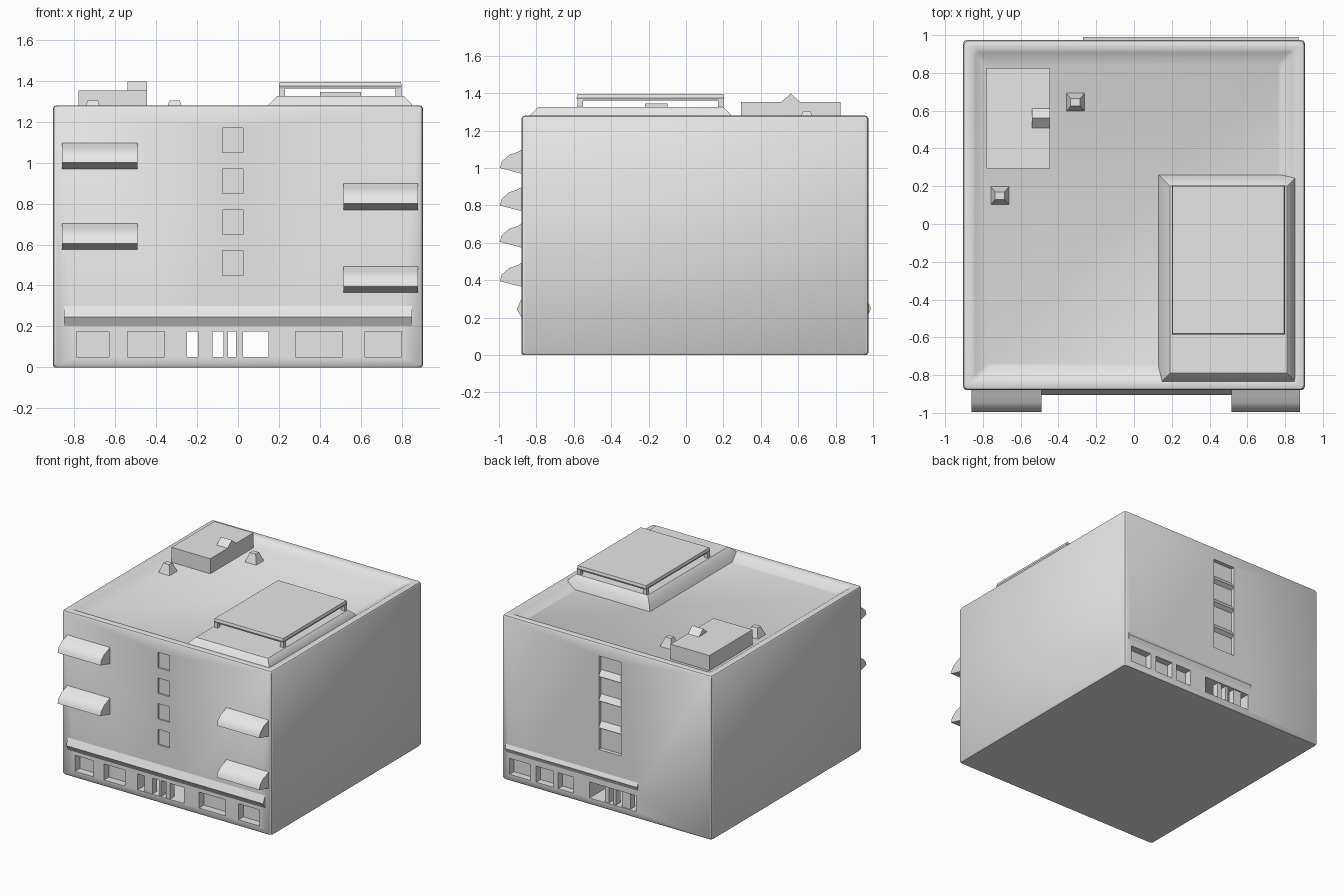
import bpy, bmesh, math

if "Cube" in bpy.data.objects:
    bpy.data.objects.remove(bpy.data.objects["Cube"])

mat = bpy.data.materials.new("plain grey")
mat.diffuse_color = (0.8, 0.8, 0.8, 1)
mat.use_nodes = True
mat.node_tree.nodes["Principled BSDF"].inputs["Base Color"].default_value = mat.diffuse_color


def make(name, bm, smooth=35):
    bmesh.ops.recalc_face_normals(bm, faces=bm.faces[:])
    me = bpy.data.meshes.new(name)
    bm.to_mesh(me)
    bm.free()
    ob = bpy.data.objects.new(name, me)
    bpy.context.collection.objects.link(ob)
    me.materials.append(mat)
    if smooth:
        shade(ob, smooth)
    return ob


def shade(ob, angle):
    bpy.ops.object.select_all(action='DESELECT')
    ob.select_set(True)
    bpy.context.view_layer.objects.active = ob
    bpy.ops.object.shade_smooth_by_angle(angle=math.radians(angle))


def loft(bm, rings):
    """Skin a list of equal point rings and cap both ends."""
    vs = [[bm.verts.new(p) for p in r] for r in rings]
    n = len(vs[0])
    for a, b in zip(vs, vs[1:]):
        for i in range(n):
            bm.faces.new((a[i], a[(i + 1) % n], b[(i + 1) % n], b[i]))
    bm.faces.new(vs[0][::-1])
    bm.faces.new(vs[-1])


def rect(x0, x1, y0, y1, z):
    return [(x0, y0, z), (x1, y0, z), (x1, y1, z), (x0, y1, z)]


def add_box(bm, x0, x1, y0, y1, z0, z1):
    loft(bm, [rect(x0, x1, y0, y1, z0), rect(x0, x1, y0, y1, z1)])


def prism(bm, x0, x1, profile):
    loft(bm, [[(x, y, z) for y, z in profile] for x in (x0, x1)])


def round_rect(inset, z, r=0.02):
    x, y0, y1 = 0.905 - inset, -0.88 + inset, 0.975 - inset
    pts = []
    for cx, cy, a0 in ((x - r, y1 - r, 0), (-x + r, y1 - r, 90), (-x + r, y0 + r, 180), (x - r, y0 + r, 270)):
        for k in range(3):
            a = math.radians(a0 + 45 * k)
            pts.append((cx + r * math.cos(a), cy + r * math.sin(a), z))
    return pts


# Main building with rounded rim and a shallow sunken roof
bm = bmesh.new()
loft(bm, [round_rect(i, z) for i, z in (
    (0.008, 0.0), (0, 0.012), (0, 1.265), (0.006, 1.276), (0.018, 1.28),
    (0.05, 1.28), (0.065, 1.27), (0.125, 1.235))])
body = make("building_body", bm, None)

# Openings cut out of the building
bm = bmesh.new()
Z0, Z1 = 0.05, 0.175
for x0, x1 in ((-0.79, -0.63), (-0.54, -0.36), (0.28, 0.51), (0.62, 0.80)):
    add_box(bm, x0, x1, -1, -0.82, Z0, Z1)                    # front shop windows
add_box(bm, -0.25, 0.15, -1.1, 1.1, Z0, Z1)                   # passage right through
for x0, x1 in ((0.66, 0.84), (0.46, 0.61), (0.29, 0.42)):
    add_box(bm, x0, x1, 0.92, 1.1, Z0, Z1)                    # back shop windows
for z in (0.45, 0.65, 0.85, 1.05):
    add_box(bm, -0.075, 0.025, -1, -0.868, z, z + 0.12)       # front window column
add_box(bm, -0.12, 0.07, 0.945, 1.1, 0.45, 1.18)              # back window groove
cutter = make("opening_cutter", bm, None)
cutter.hide_render = True
mod = body.modifiers.new("openings", 'BOOLEAN')
mod.object = cutter
mod.operation = 'DIFFERENCE'
mod.solver = 'EXACT'
bpy.context.view_layer.objects.active = body
bpy.ops.object.modifier_apply(modifier=mod.name)
bpy.data.objects.remove(cutter)
shade(body, 35)

# Posts inside the passage, front and back
bm = bmesh.new()
for x0, x1 in ((-0.195, -0.125), (-0.07, -0.05), (-0.01, 0.025)):
    add_box(bm, x0, x1, -0.875, -0.82, Z0, Z1)
    add_box(bm, x0, x1, 0.91, 0.965, Z0, Z1)
make("passage_posts", bm)

# Sloped sills inside the back groove
bm = bmesh.new()
for z in (0.62, 0.83, 1.02):
    prism(bm, -0.12, 0.07, ((0.94, z - 0.02), (0.975, z), (0.94, z + 0.05)))
make("groove_sills", bm)

# Ledges above the shop windows
bm = bmesh.new()
prism(bm, -0.85, 0.85, ((-0.87, 0.185), (-0.905, 0.245), (-0.87, 0.32)))
make("front_ledge", bm)
bm = bmesh.new()
prism(bm, -0.27, 0.87, ((0.96, 0.185), (0.99, 0.25), (0.96, 0.31)))
make("back_ledge", bm)

# Four hooded brackets on the front
for i, (x0, x1, z) in enumerate(((-0.86, -0.49, 0.985), (-0.86, -0.49, 0.59),
                                 (0.515, 0.88, 0.785), (0.515, 0.88, 0.38))):
    bm = bmesh.new()
    prism(bm, x0, x1, ((-0.86, z - 0.02), (-0.90, z - 0.01), (-0.995, z + 0.015), (-0.985, z + 0.05),
                       (-0.945, z + 0.085), (-0.90, z + 0.1), (-0.86, z + 0.125)))
    make(f"front_awning_{i + 1}", bm)

# Large roof vent: sloped skirt, posts and raised lid
bm = bmesh.new()
loft(bm, [rect(0.13, 0.86, -0.86, 0.26, 1.235), rect(0.15, 0.85, -0.83, 0.24, 1.285),
          rect(0.19, 0.81, -0.79, 0.20, 1.325)])
make("vent_skirt", bm)
bm = bmesh.new()
for x in (0.2, 0.77):
    for y in (-0.58, 0.17):
        add_box(bm, x, x + 0.03, y, y + 0.03, 1.31, 1.37)
add_box(bm, 0.4, 0.6, -0.22, -0.1, 1.31, 1.345)
make("vent_posts", bm)
bm = bmesh.new()
loft(bm, [rect(0.205, 0.795, -0.58, 0.2, 1.362), rect(0.2, 0.8, -0.585, 0.205, 1.375),
          rect(0.205, 0.795, -0.58, 0.2, 1.395)])
make("vent_lid", bm)

# Small roof unit with ridge
bm = bmesh.new()
add_box(bm, -0.78, -0.445, 0.295, 0.825, 1.22, 1.352)
make("roof_unit", bm)
bm = bmesh.new()
prism(bm, -0.54, -0.445, ((0.50, 1.345), (0.62, 1.345), (0.56, 1.397)))
make("roof_unit_ridge", bm)

# Small roof stubs
bm = bmesh.new()
for x, y in ((-0.31, 0.645), (-0.71, 0.15)):
    loft(bm, [rect(x - 0.05, x + 0.05, y - 0.05, y + 0.05, 1.23),
              rect(x - 0.025, x + 0.025, y - 0.02, y + 0.02, 1.305)])
make("roof_stubs", bm)
